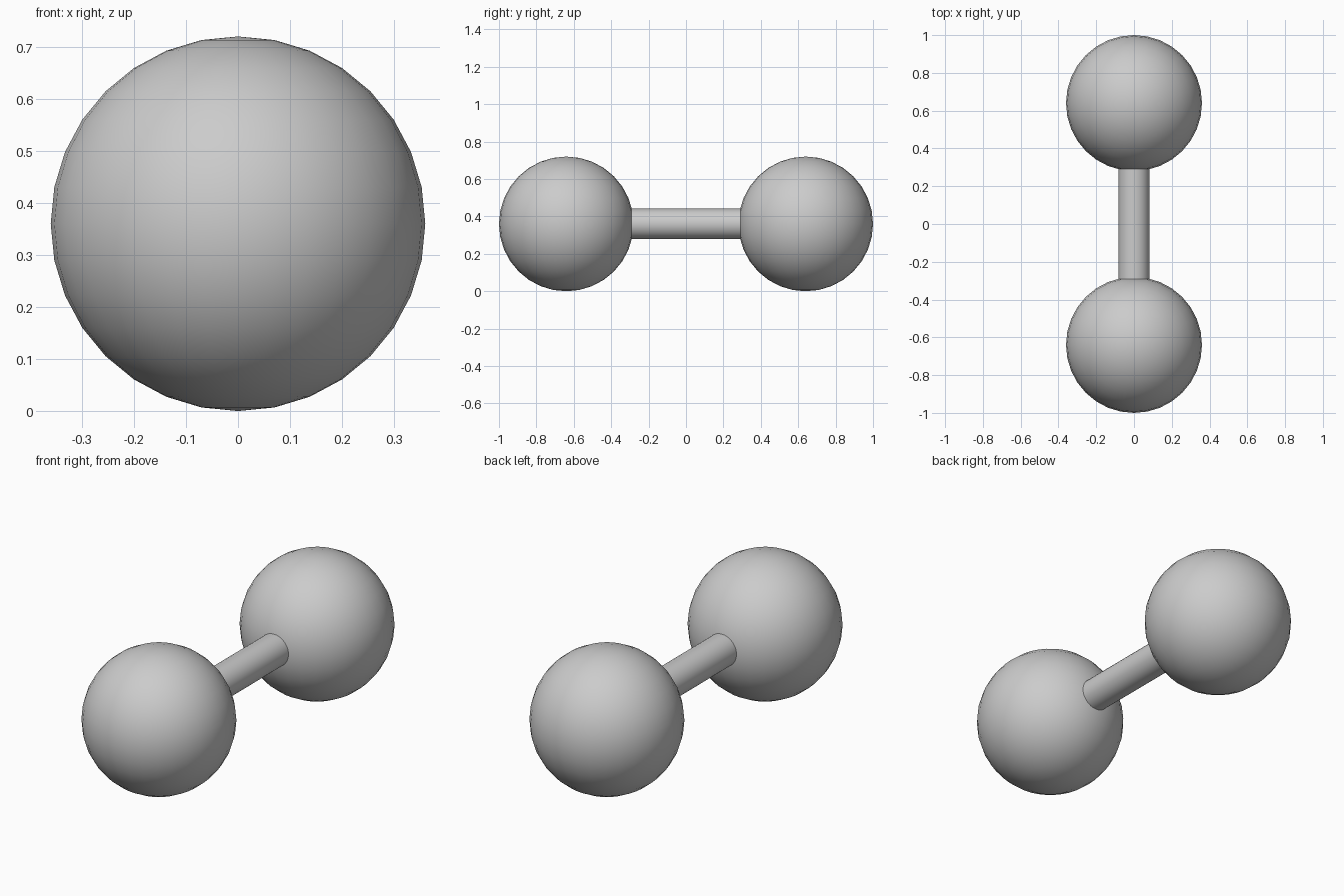
import bpy
import math

if "Cube" in bpy.data.objects:
    bpy.data.objects.remove(bpy.data.objects["Cube"])

RADIUS = 0.36
CENTRE_Z = 0.36
CENTRE_Y = 1.0 - RADIUS

# Round weights at each end
for name, side in (("front_weight", -1), ("back_weight", 1)):
    bpy.ops.mesh.primitive_uv_sphere_add(
        segments=32, ring_count=16, radius=RADIUS,
        location=(0, side * CENTRE_Y, CENTRE_Z))
    weight = bpy.context.object
    weight.name = name
    bpy.ops.object.shade_smooth()

# Handle bar, its ends buried in the weights
bpy.ops.mesh.primitive_cylinder_add(
    vertices=32, radius=0.082, depth=0.8,
    location=(0, 0, CENTRE_Z), rotation=(math.radians(90), 0, 0))
handle = bpy.context.object
handle.name = "handle"
bpy.ops.object.shade_smooth_by_angle(angle=math.radians(40))
